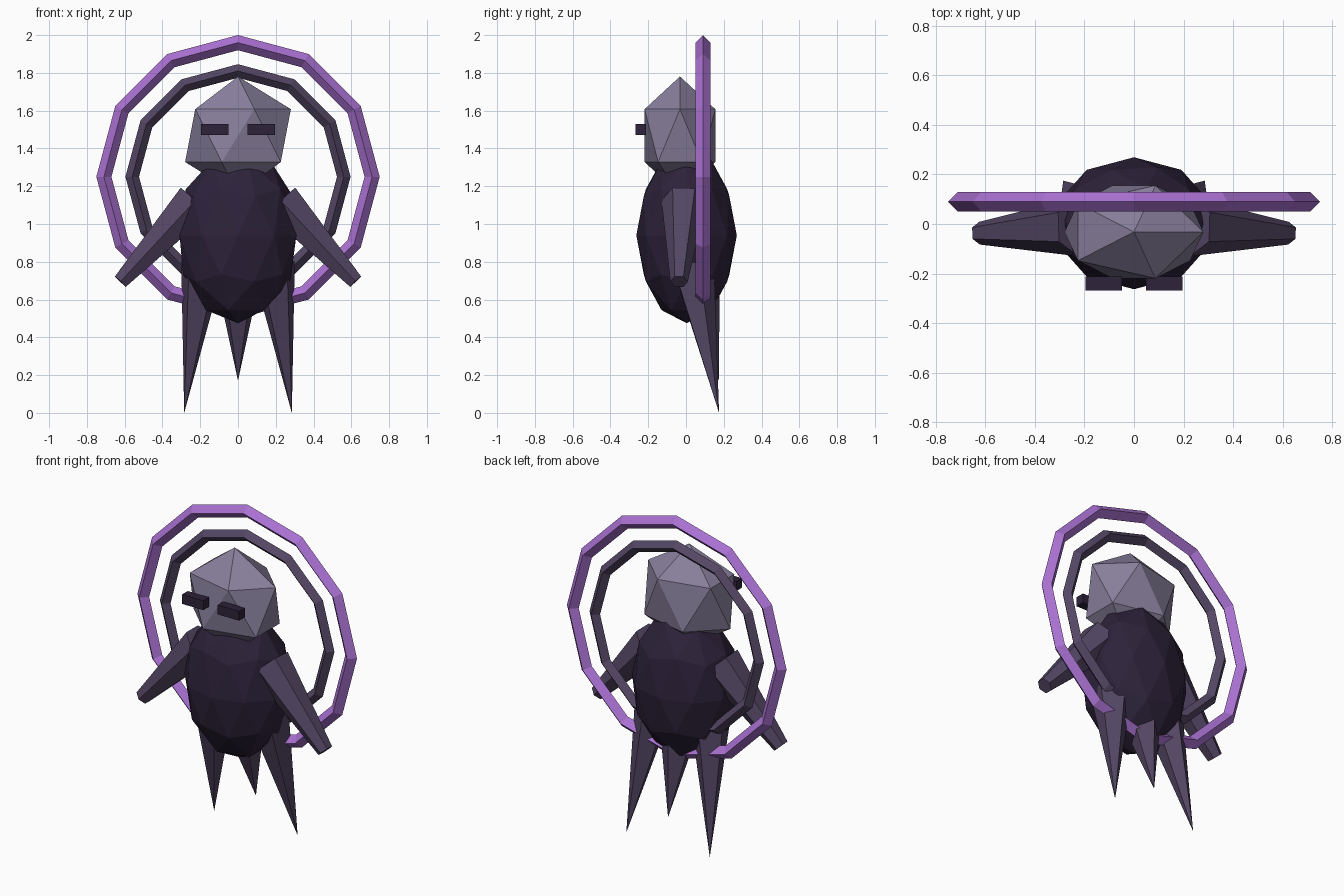
import bpy, bmesh, math
from mathutils import Vector

if "Cube" in bpy.data.objects:
    bpy.data.objects.remove(bpy.data.objects["Cube"])


def material(name, rgb):
    m = bpy.data.materials.new(name)
    m.diffuse_color = (*rgb, 1)
    m.use_nodes = True
    m.node_tree.nodes["Principled BSDF"].inputs["Base Color"].default_value = m.diffuse_color
    return m


DARK = material("dark_violet", (0.026, 0.016, 0.042))
MUTED = material("muted_violet", (0.088, 0.062, 0.128))
GREY = material("lavender_grey", (0.25, 0.215, 0.335))
PURPLE = material("bright_purple", (0.40, 0.165, 0.64))


def finish(name, bm, mat):
    bmesh.ops.recalc_face_normals(bm, faces=bm.faces)
    me = bpy.data.meshes.new(name)
    bm.to_mesh(me)
    bm.free()
    me.materials.append(mat)
    ob = bpy.data.objects.new(name, me)
    bpy.context.collection.objects.link(ob)
    return ob


def ellipsoid(name, centre, radii, subdivisions, mat):
    bm = bmesh.new()
    bmesh.ops.create_icosphere(bm, subdivisions=subdivisions, radius=1)
    bmesh.ops.scale(bm, vec=radii, verts=bm.verts)
    bmesh.ops.translate(bm, vec=centre, verts=bm.verts)
    finish(name, bm, mat)


def box(name, centre, size, mat):
    bm = bmesh.new()
    bmesh.ops.create_cube(bm, size=1)
    bmesh.ops.scale(bm, vec=size, verts=bm.verts)
    bmesh.ops.translate(bm, vec=centre, verts=bm.verts)
    finish(name, bm, mat)


def spike(name, base, tip, r1, r2, sides, facing, turn, mat):
    """Tapered prism from base to tip; 'facing' sets where angle zero points."""
    base, tip, facing = Vector(base), Vector(tip), Vector(facing)
    axis = (tip - base).normalized()
    u = (facing - axis * facing.dot(axis)).normalized()
    v = axis.cross(u)
    bm = bmesh.new()

    def ring(c, r):
        angles = [turn + math.tau * i / sides for i in range(sides)]
        return [bm.verts.new(c + r * (u * math.cos(a) + v * math.sin(a))) for a in angles]

    a = ring(base, r1)
    bm.faces.new(a)
    if r2 > 0:
        b = ring(tip, r2)
        bm.faces.new(b)
    else:
        b = [bm.verts.new(tip)] * sides
    for i in range(sides):
        j = (i + 1) % sides
        bm.faces.new([a[i], a[j], b[j], b[i]] if r2 > 0 else [a[i], a[j], b[0]])
    finish(name, bm, mat)


def halo(name, major, minor, mat):
    bpy.ops.mesh.primitive_torus_add(
        major_segments=12, minor_segments=4, major_radius=major, minor_radius=minor,
        location=(0, 0.09, 1.25), rotation=(math.pi / 2, 0, 0))
    ob = bpy.context.object
    ob.name = name
    ob.data.materials.append(mat)


# Body and head
ellipsoid("body", (0, 0.003, 0.94), (0.325, 0.266, 0.465), 2, DARK)
ellipsoid("head", (0, -0.032, 1.468), (0.313, 0.22, 0.313), 1, GREY)

# Rings behind the figure
halo("outer_ring", 0.71, 0.04, PURPLE)
halo("inner_ring", 0.56, 0.036, MUTED)

# Paired eyes, arms and side tails
for side, s in (("left", -1), ("right", 1)):
    box(f"{side}_eye", (s * 0.122, -0.24, 1.5), (0.146, 0.056, 0.058), DARK)
    spike(f"{side}_arm", (s * 0.229, -0.012, 1.121), (s * 0.6225, -0.037, 0.695),
          0.118, 0.046, 6, (s * 0.735, 0, 0.678), math.pi / 6, MUTED)
    spike(f"{side}_tail", (s * 0.188, 0.03, 0.78), (s * 0.285, 0.175, 0),
          0.12, 0, 5, (0, 1, 0), 0, MUTED)

# Short middle tail
spike("middle_tail", (0, 0.06, 0.69), (0, 0.175, 0.17), 0.12, 0, 5, (0, 1, 0), 0, MUTED)
